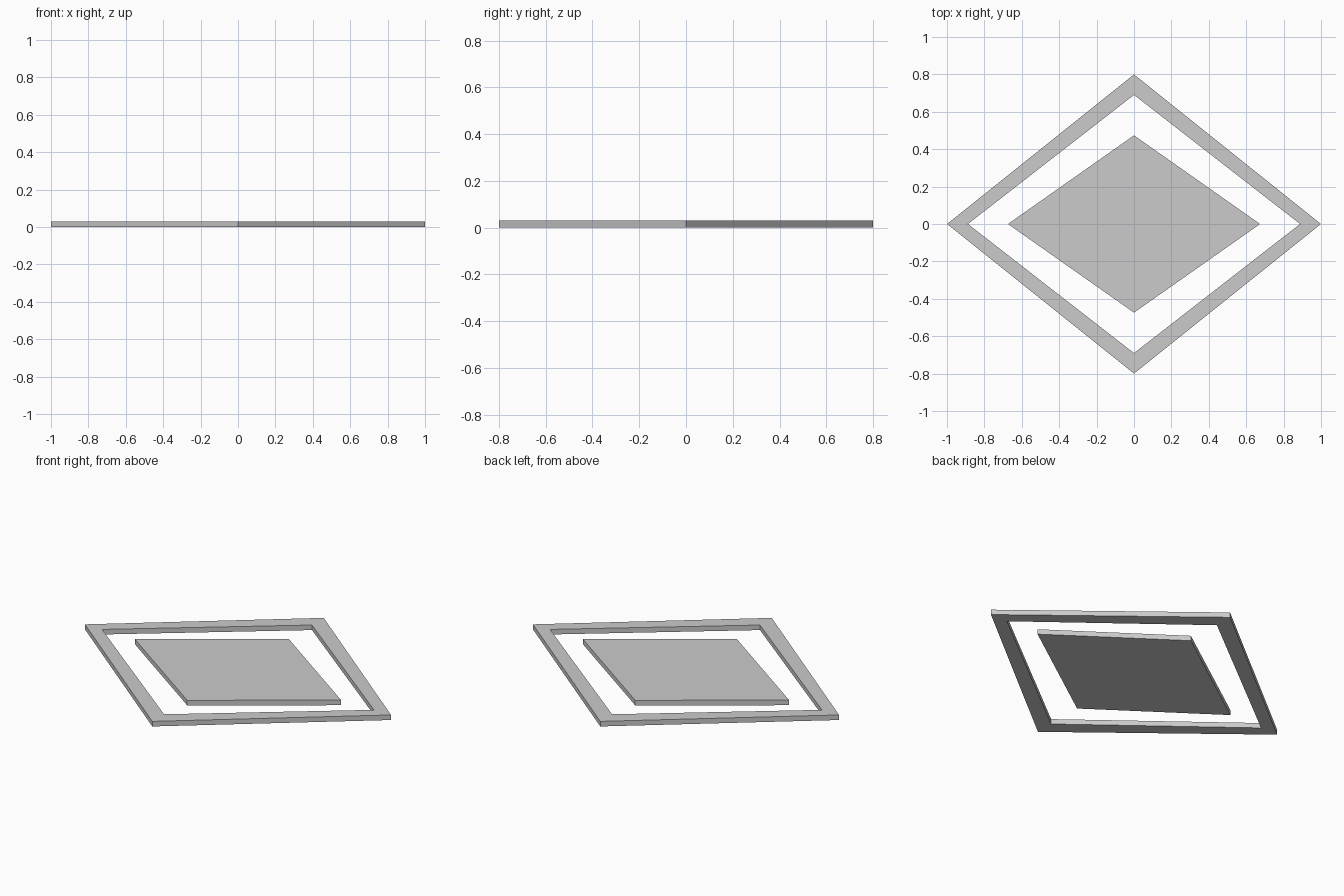
import bpy
import bmesh

if "Cube" in bpy.data.objects:
    bpy.data.objects.remove(bpy.data.objects["Cube"])

HEIGHT = 0.03


def diamond(bm, rx, ry, z):
    """Four corner vertices of a flat diamond."""
    return [bm.verts.new((x, y, z)) for x, y in ((rx, 0), (0, ry), (-rx, 0), (0, -ry))]


def bridge(bm, a, b):
    """Quad strip between two four-corner loops."""
    for i in range(4):
        j = (i + 1) % 4
        bm.faces.new((a[i], a[j], b[j], b[i]))


def finish(bm, name):
    bmesh.ops.recalc_face_normals(bm, faces=bm.faces)
    mesh = bpy.data.meshes.new(name)
    bm.to_mesh(mesh)
    bm.free()
    bpy.context.collection.objects.link(bpy.data.objects.new(name, mesh))


# Outer diamond frame with an open middle
bm = bmesh.new()
loops = [diamond(bm, 1.0, 0.8, 0), diamond(bm, 1.0, 0.8, HEIGHT),
         diamond(bm, 0.888, 0.69, HEIGHT), diamond(bm, 0.888, 0.69, 0)]
for k in range(4):
    bridge(bm, loops[k], loops[(k + 1) % 4])
finish(bm, "outer_frame")

# Solid diamond plate in the middle
bm = bmesh.new()
low = diamond(bm, 0.674, 0.474, 0)
high = diamond(bm, 0.674, 0.474, HEIGHT)
bridge(bm, low, high)
bm.faces.new(low)
bm.faces.new(high)
finish(bm, "inner_plate")
